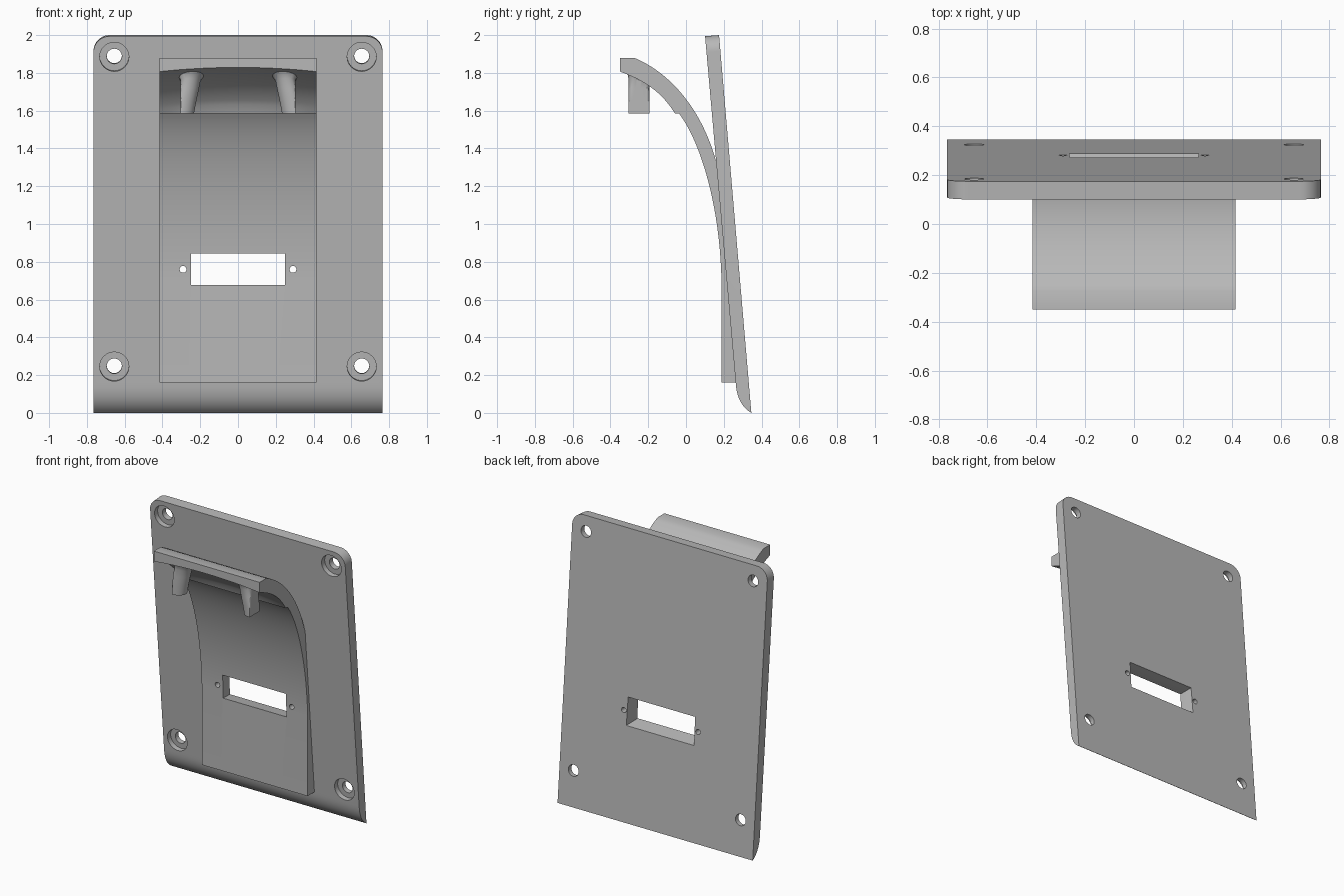
import bpy, bmesh, math
from mathutils import Vector
from mathutils.geometry import interpolate_bezier

cube = bpy.data.objects.get("Cube")
if cube:
    bpy.data.objects.remove(cube, do_unlink=True)

grey = bpy.data.materials.new("plain_grey")
grey.use_nodes = True
grey.diffuse_color = (0.48, 0.48, 0.48, 1)
grey.node_tree.nodes["Principled BSDF"].inputs["Base Color"].default_value = grey.diffuse_color

TILT = math.atan(0.085)
HALF_HOOK = 0.415


def finish(bm, name):
    bmesh.ops.recalc_face_normals(bm, faces=bm.faces)
    mesh = bpy.data.meshes.new(name)
    bm.to_mesh(mesh)
    bm.free()
    mesh.materials.append(grey)
    obj = bpy.data.objects.new(name, mesh)
    bpy.context.collection.objects.link(obj)
    return obj


def loft(rings):
    """Skin a list of equal-length closed rings and cap both ends."""
    bm = bmesh.new()
    rows = [[bm.verts.new(p) for p in ring] for ring in rings]
    n = len(rows[0])
    for a, b in zip(rows, rows[1:]):
        for i in range(n):
            j = (i + 1) % n
            bm.faces.new((a[i], a[j], b[j], b[i]))
    bm.faces.new(rows[0][::-1])
    bm.faces.new(rows[-1])
    return bm


def bezier(points, steps):
    a, b, c, d = [Vector((y, z, 0)) for y, z in points]
    return [(p.x, p.y) for p in interpolate_bezier(a, b, c, d, steps)]


def cylinder(radius, depth, location, angle):
    bpy.ops.mesh.primitive_cylinder_add(vertices=48, radius=radius, depth=depth,
                                        location=location, rotation=(angle, 0, 0))
    bpy.context.object.hide_render = True
    return bpy.context.object


def cut(obj, cutter):
    mod = obj.modifiers.new("cut", 'BOOLEAN')
    mod.operation = 'DIFFERENCE'
    mod.solver = 'EXACT'
    mod.object = cutter
    bpy.context.view_layer.objects.active = obj
    bpy.ops.object.modifier_apply(modifier=mod.name)


def smooth(obj):
    bpy.ops.object.select_all(action='DESELECT')
    obj.select_set(True)
    bpy.context.view_layer.objects.active = obj
    bpy.ops.object.shade_smooth_by_angle(angle=math.radians(25))


# Leaning back plate with a rounded front foot and rounded top corners
profile = [(0.346, 0.0), (0.175, 2.0), (0.101, 1.994)]
profile += bezier([(0.264, 0.15), (0.270, 0.08), (0.295, 0.03), (0.346, 0.0)], 12)[:-1]
bm = loft([[(x, y, z) for y, z in profile] for x in (-0.765, 0.765)])
corners = [e for e in bm.edges
           if all(v.co.z > 1.9 for v in e.verts) and e.verts[0].co.x == e.verts[1].co.x]
bmesh.ops.bevel(bm, geom=corners, offset=0.085, segments=10, profile=0.5, affect='EDGES')
back_plate = finish(bm, "back_plate")

# Curved hook: the underside of its lip bows upward in the middle
over = bezier([(-0.275, 1.88), (-0.08, 1.80), (0.09, 1.60), (0.164, 1.315)], 24)
under = bezier([(-0.058, 1.585), (-0.13, 1.70), (-0.22, 1.76), (-0.35, 1.807)], 14)
front = bezier([(0.187, 0.73), (0.175, 1.10), (0.08, 1.43), (-0.037, 1.585)], 28)
sections = []
for i in range(17):
    x = HALF_HOOK * (i / 8 - 1)
    bow = 0.022 * (1 - (x / HALF_HOOK) ** 2)
    ring = [(-0.35, 1.88)] + over + [(0.195, 1.29), (0.30, 0.16), (0.187, 0.16)] + front
    ring += [under[0]] + [(y, z + bow) for y, z in under[1:]]
    sections.append([(x, y, z) for y, z in ring])
cradle_hook = finish(loft(sections), "cradle_hook")

# Connector slot, widening towards the back
slot = finish(loft([[(sx * w, y, 0.76 + sz * h) for sx, sz in ((-1, -1), (1, -1), (1, 1), (-1, 1))]
                    for y, w, h in ((0.10, 0.248, 0.083), (0.187, 0.248, 0.083),
                                    (0.281, 0.264, 0.098), (0.40, 0.284, 0.117))]), "slot_cutter")
slot.hide_render = True
through = [slot] + [cylinder(0.018, 0.6, (s * 0.291, 0.25, 0.76), math.pi / 2) for s in (-1, 1)]
for tool in through:
    cut(back_plate, tool)
    cut(cradle_hook, tool)

# Counterbored mounting holes square to the plate
bores = []
for side in (-1, 1):
    for z in (0.245, 1.885):
        y = 0.101 + 0.0885 * (1.994 - z)
        bores.append(cylinder(0.04, 0.4, (side * 0.655, y, z), math.pi / 2 + TILT))
        bores.append(cylinder(0.077, 0.07, (side * 0.655, y, z), math.pi / 2 + TILT))
for tool in bores:
    cut(back_plate, tool)
for tool in through + bores:
    bpy.data.objects.remove(tool, do_unlink=True)


# Hanging prongs: flared round root, tapering to a tip with a flat outer side
def prong(name, side):
    rings = []
    for z, middle, rx, ry, slope in ((1.585, 0.304, 0.071, 0.056, 0), (1.65, 0.291, 0.070, 0.056, 0),
                                     (1.72, 0.270, 0.064, 0.056, 0), (1.76, 0.255, 0.057, 0.056, 0.2),
                                     (1.778, 0.25, 0.064, 0.062, 0.4), (1.795, 0.249, 0.082, 0.078, 0.45),
                                     (1.82, 0.249, 0.082, 0.078, 0.45)):
        ring = []
        for i in range(40):
            a = math.tau * i / 40
            x = min(middle + rx * math.cos(a), max(0.304, middle + 0.0) if z < 1.77 else 1)
            y = ry * math.sin(a)
            ring.append((side * x, y - 0.249, z - slope * y))
        rings.append(ring)
    return finish(loft(rings), name)


prongs = [prong("prong_left", 1), prong("prong_right", -1)]
for part in [back_plate, cradle_hook] + prongs:
    smooth(part)
